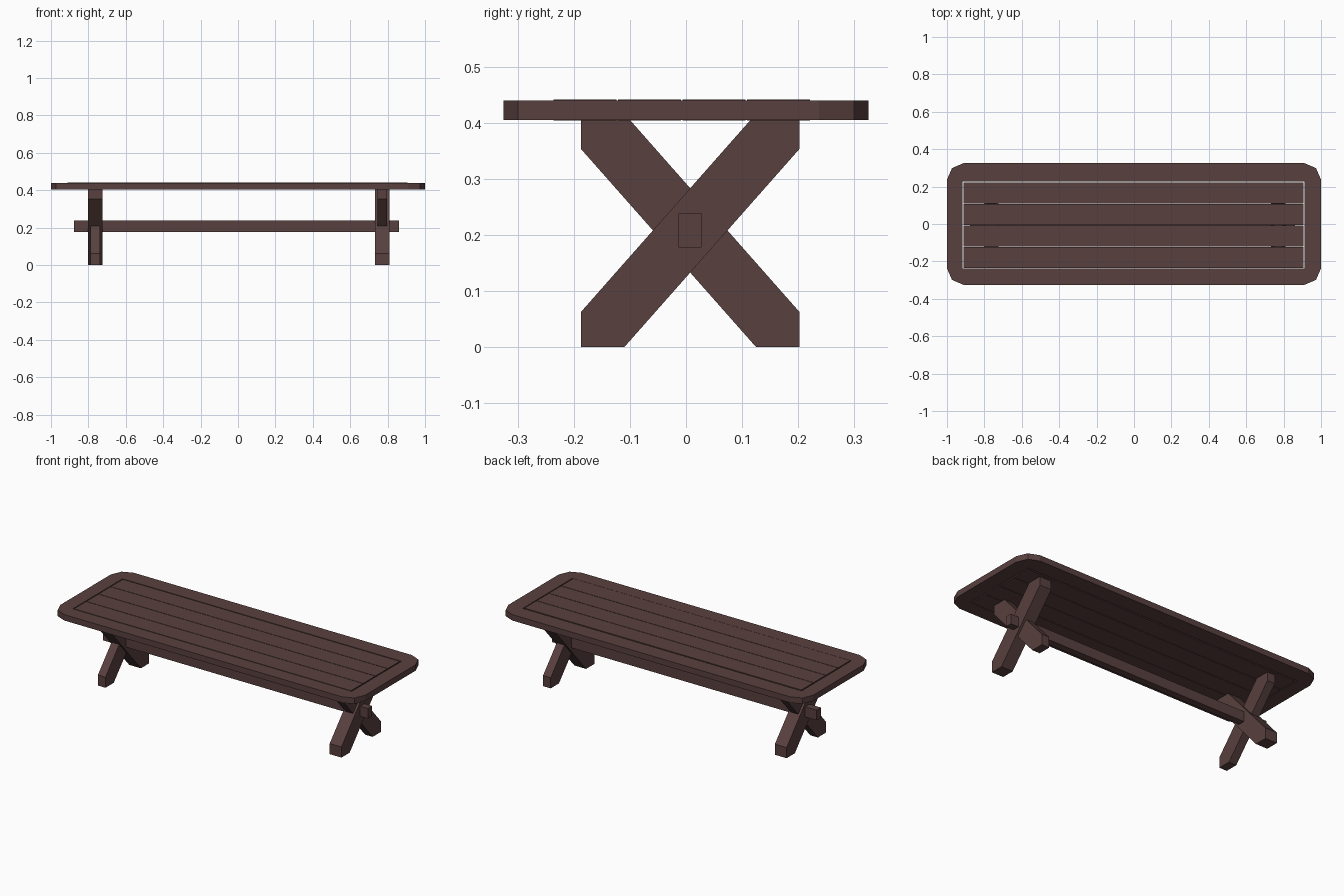
import bpy, bmesh
from mathutils import Vector

if "Cube" in bpy.data.objects:
    bpy.data.objects.remove(bpy.data.objects["Cube"])

wood = bpy.data.materials.new("dark brown wood")
wood.diffuse_color = (0.098, 0.052, 0.049, 1)
wood.use_nodes = True
wood.node_tree.nodes["Principled BSDF"].inputs["Base Color"].default_value = wood.diffuse_color


def finish(name, bm, offset):
    """Extrude every face of bm by offset and turn it into an object."""
    bottom = bm.faces[:]
    res = bmesh.ops.extrude_face_region(bm, geom=bottom, use_keep_orig=True)
    verts = [g for g in res["geom"] if isinstance(g, bmesh.types.BMVert)]
    bmesh.ops.translate(bm, verts=verts, vec=Vector(offset))
    bmesh.ops.recalc_face_normals(bm, faces=bm.faces[:])
    me = bpy.data.meshes.new(name)
    bm.to_mesh(me)
    bm.free()
    me.materials.append(wood)
    ob = bpy.data.objects.new(name, me)
    bpy.context.collection.objects.link(ob)
    return ob


def prism(name, pts, offset):
    bm = bmesh.new()
    bm.faces.new([bm.verts.new(p) for p in pts])
    return finish(name, bm, offset)


def box(name, x0, x1, y0, y1, z0, z1):
    pts = [(x0, y0, z0), (x1, y0, z0), (x1, y1, z0), (x0, y1, z0)]
    return prism(name, pts, (0, 0, z1 - z0))


# Top frame: rounded outer edge with two segments per corner, square opening
Z0, Z1 = 0.405, 0.440
bm = bmesh.new()
corners, inner = [], []
for sx, sy in ((-1, -1), (1, -1), (1, 1), (-1, 1)):
    c = [(sx * 1.0, sy * 0.237), (sx * 0.973, sy * 0.299), (sx * 0.912, sy * 0.325)]
    if sx * sy < 0:
        c.reverse()
    corners.append([bm.verts.new((x, y, Z0)) for x, y in c])
    inner.append(bm.verts.new((0.912 if sx > 0 else -0.917,
                               0.228 if sy > 0 else -0.239, Z0)))
for k in range(4):
    n = (k + 1) % 4
    bm.faces.new([corners[k][1], corners[k][2], corners[n][0], corners[n][1],
                  inner[n], inner[k]])
finish("top_frame", bm, (0, 0, Z1 - Z0))

# Four planks inside the frame, separated by thin gaps
pitch, gap = 0.115, 0.003
for i in range(4):
    y = -0.236 + i * pitch
    box(f"top_plank_{i + 1}", -0.911, 0.906, y, y + pitch - gap, 0.404, 0.441)

# Crossed legs: one wide and one narrow beam at each end, swapped on the left
MID = 0.0075
beam = [(-0.1945, 0), (-0.1945, 0.063), (0.1075, 0.405),
        (0.1945, 0.405), (0.1945, 0.353), (-0.1175, 0)]
for side, cx in (("left", -0.763), ("right", 0.771)):
    for label, s in (("rising", 1), ("falling", -1)):
        wide = (side == "right") == (s == 1)
        t = 0.077 if wide else 0.05
        prism(f"{side}_{label}_leg",
              [(cx - t / 2, MID + s * y, z) for y, z in beam], (t, 0, 0))

# Long stretcher through both crossings
box("stretcher", -0.877, 0.861, -0.013, 0.028, 0.178, 0.238)
